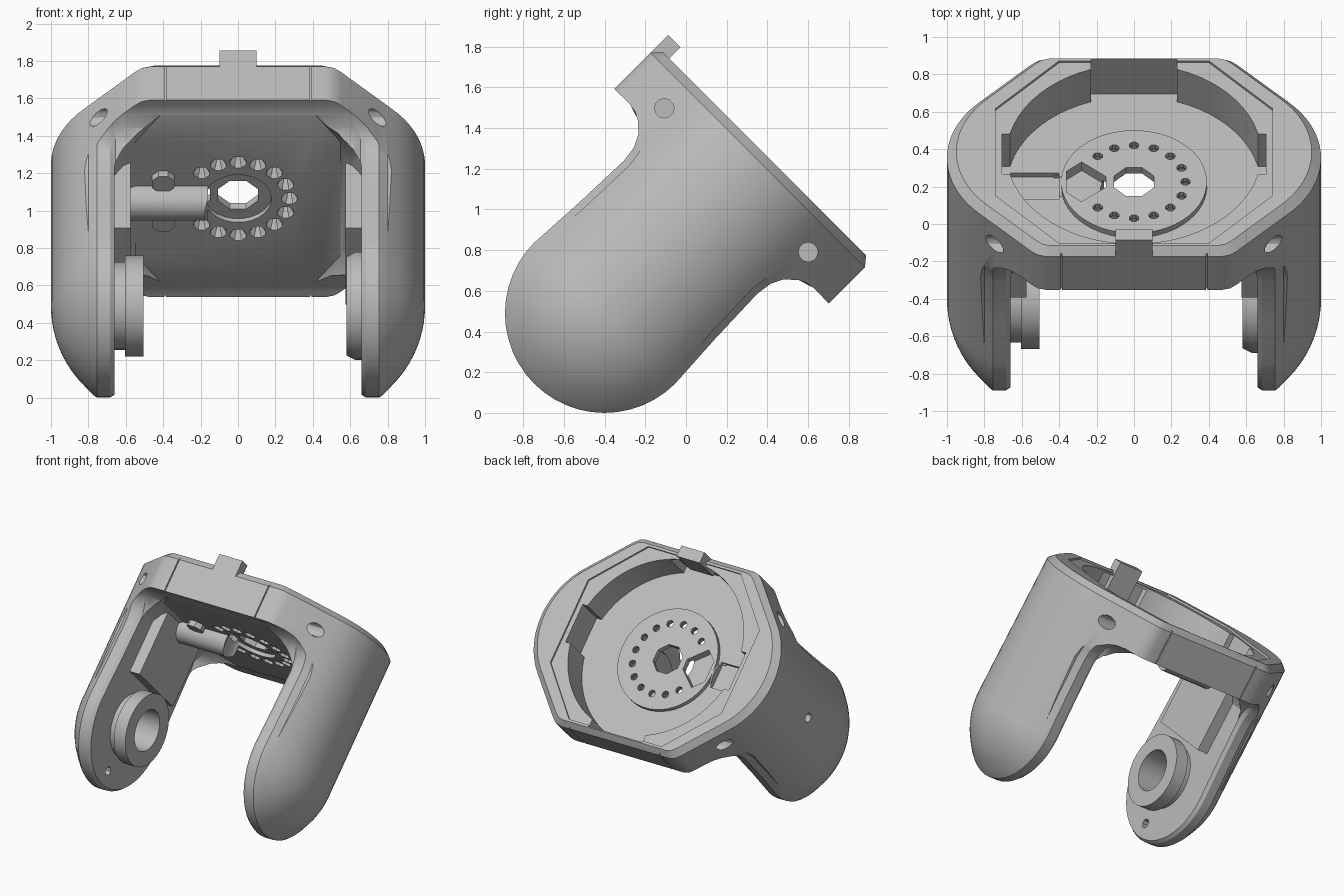
import bpy, bmesh, math
from mathutils import Matrix, Vector

cube = bpy.data.objects.get("Cube")
if cube:
    bpy.data.objects.remove(cube, do_unlink=True)

grey = bpy.data.materials.new("plain grey")
grey.use_nodes = True
grey.diffuse_color = (0.5, 0.5, 0.5, 1)
grey.node_tree.nodes["Principled BSDF"].inputs["Base Color"].default_value = (0.5, 0.5, 0.5, 1)

parts = []


def finish(name, bm):
    bmesh.ops.recalc_face_normals(bm, faces=bm.faces[:])
    mesh = bpy.data.meshes.new(name)
    bm.to_mesh(mesh)
    bm.free()
    mesh.materials.append(grey)
    ob = bpy.data.objects.new(name, mesh)
    bpy.context.collection.objects.link(ob)
    return ob


def loft(name, loops):
    """Closed solid through matching loops of points."""
    bm = bmesh.new()
    rows = [[bm.verts.new(p) for p in loop] for loop in loops]
    n = len(rows[0])
    for a, b in zip(rows, rows[1:]):
        for i in range(n):
            j = (i + 1) % n
            bm.faces.new((a[i], a[j], b[j], b[i]))
    bm.faces.new(rows[0])
    bm.faces.new(rows[-1])
    return finish(name, bm)


def plate(name, pts, z0, z1):
    return loft(name, [[(x, y, z) for x, y in pts] for z in (z0, z1)])


def box(name, x0, x1, y0, y1, z0, z1):
    return plate(name, [(x0, y0), (x1, y0), (x1, y1), (x0, y1)], z0, z1)


def lathe(name, axis, centre, steps, n=32):
    """Stack of circles: steps are (distance along axis, radius)."""
    loops = []
    for d, r in steps:
        loop = []
        for i in range(n):
            a = 2 * math.pi * (i + 0.5) / n
            c, s = r * math.cos(a), r * math.sin(a)
            p = (d, c, s) if axis == "x" else (c, s, d)
            loop.append(Vector(p) + Vector(centre))
        loops.append(loop)
    return loft(name, loops)


def combine(target, tool, op="DIFFERENCE"):
    mod = target.modifiers.new("cut", "BOOLEAN")
    mod.operation, mod.solver, mod.object = op, "EXACT", tool
    bpy.context.view_layer.objects.active = target
    bpy.ops.object.modifier_apply(modifier=mod.name)
    bpy.data.objects.remove(tool, do_unlink=True)


# Outer shell: domed section swept down one side, round the arm end, up the other
half = [(0.4 + math.sqrt(0.36 - r * r), r) for r in [0.43 * i / 10 for i in range(11)]]
half += [(0.55, 0.705), (0.515, 0.733), (0.47, 0.745)]
section = half + [(-x, r) for x, r in reversed(half)]
TOP, RIM = 1.11, 1.065
stations = [(TOP, 0, 0.95), (RIM, 0, 1), (0, 0, 1)]
stations += [(0, math.pi * i / 24, 1) for i in range(1, 24)]
stations += [(0, math.pi, 1), (RIM, math.pi, 1), (TOP, math.pi, 0.95)]
bm = bmesh.new()
rows = [[bm.verts.new((x * k, r * k * math.cos(a), w - r * k * math.sin(a))) for x, r in section]
        for w, a, k in stations]
for a, b in zip(rows, rows[1:]):
    for i in range(len(section) - 1):
        bm.faces.new((a[i], a[i + 1], b[i + 1], b[i]))
bmesh.ops.remove_doubles(bm, verts=bm.verts[:], dist=1e-5)
bmesh.ops.holes_fill(bm, edges=[e for e in bm.edges if e.is_boundary], sides=0)
body = finish("yoke_body", bm)
parts.append(body)


# Side outline: round arm end, straight arm, fillet out to the top plate
def side_loop(x, inset):
    r = 0.49 - inset
    pts = [(r * math.cos(t), r * math.sin(t)) for t in [math.pi / 2 * (i / 12 - 1) for i in range(13)]]
    pts += [(y - inset, w) for y, w in
            ((0.473, 0.3), (0.463, 0.6), (0.475, 0.68), (0.505, 0.74), (0.56, 0.79), (0.64, 0.815))]
    pts += [(0.77, 0.812), (0.77, 1.2)]
    pts += [(-y, w) for y, w in reversed(pts[1:])]
    return [(x, y, w) for y, w in pts]


edge = [(0.62, 0), (0.655, 0.02), (0.685, 0), (0.755, 0), (0.8, 0.035), (1.1, 0.035)]
spans = [(-x, i) for x, i in reversed(edge)] + edge
combine(body, loft("side_outline", [side_loop(x, i) for x, i in spans]), "INTERSECT")


# Channel between the arms, with slanted corners under the plate
def channel_loop(w, k, y):
    pts = [(0.66, y), (0.39, 0.77), (0.39, 0.9), (-0.39, 0.9), (-0.39, 0.77), (-0.66, y)]
    pts += [(-px, -py) for px, py in pts]
    return [(px * k, py, w) for px, py in pts]


combine(body, loft("channel", [channel_loop(*c) for c in (
    (-1, 1, 0.56), (0.4, 1, 0.52), (0.6, 1, 0.45), (0.70, 1, 0.43), (0.77, 0.93, 0.43), (0.812, 0.83, 0.43))]))

# Raised pads on the inner faces of the arms
for s in (-1, 1):
    x0, x1 = sorted((s * 0.575, s * 0.7))
    combine(body, box("arm_pad", x0, x1, -0.29, 0.29, 0.3, 0.83), "UNION")

# Round cavity in the top, with a shallow eight-sided step
combine(body, lathe("cavity", "z", (0, 0, 0), [(0.85, 0.68), (1.3, 0.68)], 64))
step = [(0.74, 0.33), (0.4, 0.69), (-0.4, 0.69), (-0.74, 0.33)]
step += [(-x, -y) for x, y in step]
combine(body, plate("step", step, 1.095, 1.3))
combine(body, box("back_notch", -0.23, 0.23, 0.5, 0.7, 0.85, 1.3))
combine(body, box("front_notch", -0.2, 0.2, -0.7, -0.5, 0.85, 1.08))
for s in (-1, 1):
    x0, x1 = sorted((s * 0.5, s * 0.705))
    combine(body, box("side_notch", x0, x1, -0.15, 0.15, 0.85, 1.3))

# Raised hub disc and cable tube
combine(body, lathe("hub_disc", "z", (0, 0, 0), [(0.83, 0.39), (0.885, 0.39)], 48), "UNION")
combine(body, lathe("cable_tube", "x", (0, 0, 0.785), [(-0.61, 0.1), (-0.16, 0.1)], 24), "UNION")
combine(body, box("tube_trim", -0.6, -0.4, -0.11, 0.11, 0.851, 1.0))

# Hub holes, cable pocket and slot
combine(body, lathe("counterbore", "z", (0, 0, 0), [(0.6, 0.18), (0.84, 0.18)], 24))
combine(body, lathe("centre_hole", "z", (0, 0, 0), [(0.5, 0.115), (1.2, 0.115)], 8))
for i in range(16):
    a = 2 * math.pi * i / 16
    if abs(a - math.pi) > 0.5:
        c = (0.275 * math.cos(a), 0.275 * math.sin(a), 0)
        combine(body, lathe("bolt_hole", "z", c, [(0.7, 0.045), (0.835, 0.045), (0.86, 0.027), (1, 0.027)], 8))
pocket = [(-0.36, -0.08), (-0.28, -0.15), (-0.15, -0.04), (-0.15, 0.04), (-0.28, 0.15), (-0.36, 0.08)]
combine(body, plate("cable_pocket", pocket, 0.82, 1.0))
combine(body, box("cable_slot", -0.66, -0.4, -0.1, 0.1, 0.822, 1.0))

for s in (-1, 1):
    # Screw holes in the slanted shoulders
    for y in (-0.505, 0.495):
        combine(body, lathe("screw_hole", "x", (0, y, 0.92), [(s * 0.6, 0.048), (s * 1.1, 0.048)], 12))
    # Small holes at the arm ends
    combine(body, lathe("arm_hole", "x", (0, 0, -0.37), [(s * 0.6, 0.035), (s * 0.72, 0.035)], 8))
    # Seams beside the front and back walls
    for t in (-1, 1):
        y0, y1 = sorted((t * 0.735, t * 0.8))
        combine(body, box("seam", s * 0.388 - 0.004, s * 0.388 + 0.004, y0, y1, 0.7, 1.2))

# Pivot bore and outer pin hole in the right arm
combine(body, lathe("pivot_bore", "x", (0, 0, 0), [(-0.76, 0.155), (-0.6, 0.155)], 24))
combine(body, lathe("pin_hole", "x", (0, 0, 0.45), [(-1.1, 0.035), (-0.8, 0.035)], 12))

# Pivot bosses
right_boss = lathe("right_pivot_boss", "x", (0, 0, 0),
                   [(-0.67, 0.235), (-0.605, 0.235), (-0.605, 0.27), (-0.505, 0.27)], 40)
combine(right_boss, lathe("boss_bore", "x", (0, 0, 0), [(-0.8, 0.155), (-0.4, 0.155)], 24))
left_boss = lathe("left_pivot_boss", "x", (0, 0, 0), [(0.67, 0.29), (0.63, 0.29), (0.58, 0.265)], 40)
combine(left_boss, lathe("boss_bore", "x", (0, 0, 0), [(0.5, 0.13), (0.64, 0.13)], 24))

# Front tab
tab = box("front_tab", -0.1, 0.1, -0.745, -0.66, 0.95, 1.188)
parts += [right_boss, left_boss, tab]

# Small screw ears beside the cable tube
for s in (-1, 1):
    parts.append(lathe("cable_ear", "z", (-0.4, s * 0.15, 0), [(0.77, 0.065), (0.83, 0.065)], 8))

# Shade and tilt everything into its resting pose
pose = Matrix.Translation((0, -0.4, 0.49)) @ Matrix.Rotation(math.radians(-45), 4, "X")
for ob in parts:
    bpy.ops.object.select_all(action="DESELECT")
    ob.select_set(True)
    bpy.context.view_layer.objects.active = ob
    bpy.ops.object.shade_smooth_by_angle(angle=math.radians(30))
    ob.matrix_world = pose
